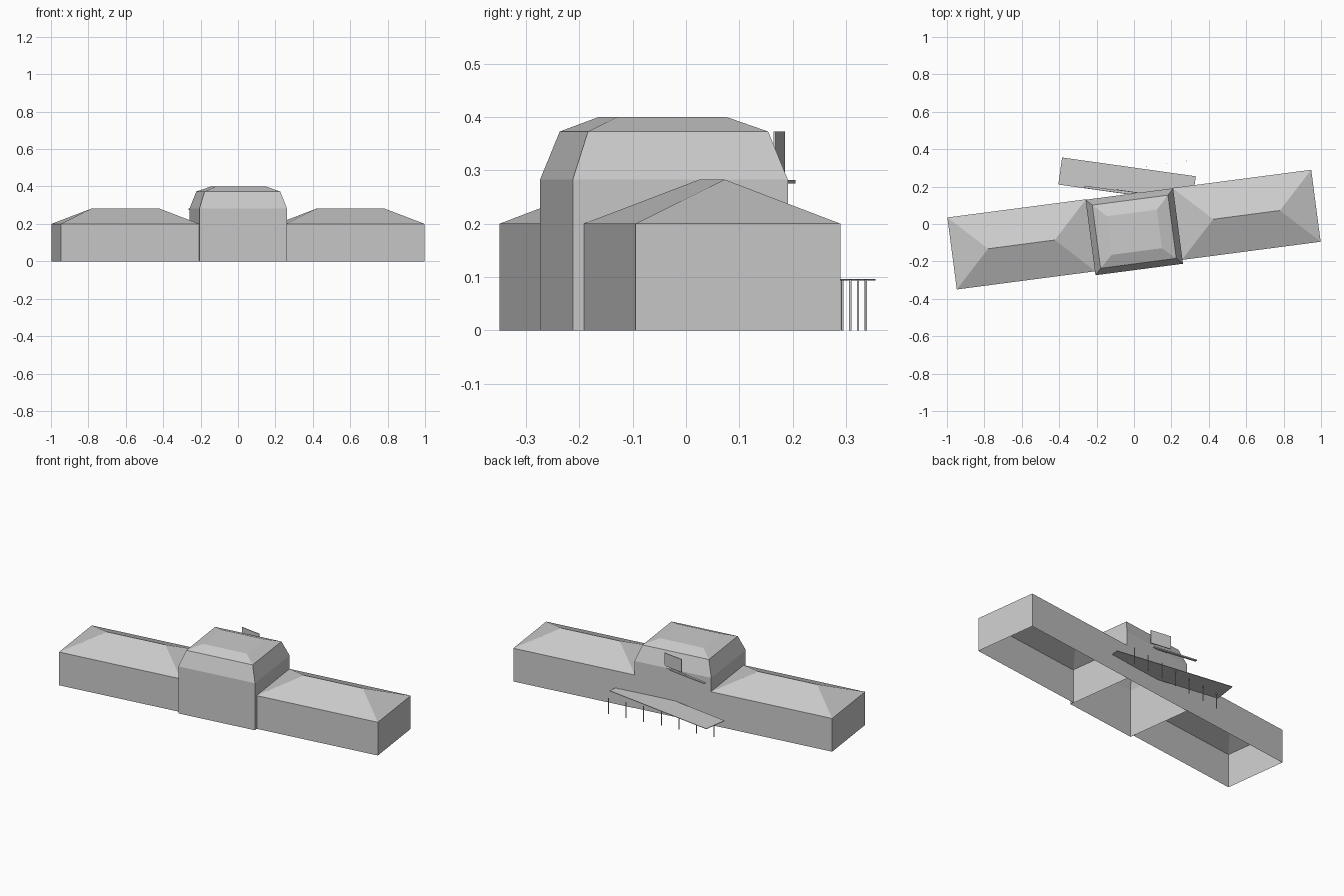
import bpy, bmesh, math
from mathutils import Matrix

cube = bpy.data.objects.get("Cube")
if cube:
    bpy.data.objects.remove(cube, do_unlink=True)

# One plain grey for the whole building
GREY = (0.6, 0.6, 0.6, 1.0)
grey = bpy.data.materials.new("plain_grey")
grey.use_nodes = True
grey.diffuse_color = GREY
grey.node_tree.nodes["Principled BSDF"].inputs["Base Color"].default_value = GREY

TURN = math.radians(7.47)
BUILDING = Matrix.Translation((0, -0.03, 0)) @ Matrix.Rotation(TURN, 4, 'Z')


def finish(name, bm, matrix):
    bmesh.ops.recalc_face_normals(bm, faces=bm.faces)
    bm.transform(matrix)
    mesh = bpy.data.meshes.new(name)
    bm.to_mesh(mesh)
    bm.free()
    mesh.materials.append(grey)
    obj = bpy.data.objects.new(name, mesh)
    bpy.context.collection.objects.link(obj)
    return obj


def shell(name, rings):
    """Stack of rectangles (x0, x1, y0, y1, z), capped on top, open below.
    A last rectangle of no depth becomes a roof ridge."""
    bm = bmesh.new()
    loops = [[bm.verts.new(p) for p in ((x0, y0, z), (x1, y0, z), (x1, y1, z), (x0, y1, z))]
             for x0, x1, y0, y1, z in rings]
    for low, high in zip(loops, loops[1:]):
        for i in range(4):
            j = (i + 1) % 4
            bm.faces.new((low[i], low[j], high[j], high[i]))
    if rings[-1][2] != rings[-1][3]:
        bm.faces.new(loops[-1])
    bmesh.ops.remove_doubles(bm, verts=bm.verts, dist=0.0001)
    return finish(name, bm, BUILDING)


def slab(name, size, centre, angle=0.0):
    bm = bmesh.new()
    bmesh.ops.create_cube(bm, size=1)
    bmesh.ops.scale(bm, vec=size, verts=bm.verts)
    return finish(name, bm, Matrix.Translation(centre) @ Matrix.Rotation(angle, 4, 'Z'))


# Two hip-roofed wings
HALF = 0.194
INNER, OUTER = 0.233, 0.981
for name, side in (("left_wing", 1), ("right_wing", -1)):
    x0, x1 = sorted((side * INNER, side * OUTER))
    shell(name, [(x0, x1, -HALF, HALF, 0),
                 (x0, x1, -HALF, HALF, 0.2),
                 (x0 + HALF, x1 - HALF, 0, 0, 0.283)])

# Taller central hall with a two-pitch roof
shell("central_hall", [(-0.236, 0.236, -0.215, 0.192, 0),
                       (-0.236, 0.236, -0.215, 0.192, 0.283),
                       (-0.204, 0.204, -0.182, 0.159, 0.373),
                       (-0.135, 0.135, -0.118, 0.09, 0.4)])

# Entrance canopy, sign panel and ledge, all angled against the rear wall
SKEW = math.radians(-8)
slab("canopy", (0.722, 0.146, 0.003), (-0.037, 0.233, 0.095), SKEW)
slab("rear_panel", (0.125, 0.004, 0.078), (-0.037, 0.175, 0.334), SKEW)
slab("rear_ledge", (0.297, 0.013, 0.007), (-0.117, 0.178, 0.279), SKEW)

# Row of thin canopy posts
for i in range(7):
    x = 0.28 - i * 0.107
    slab(f"canopy_post_{i + 1}", (0.004, 0.004, 0.095), (x, 0.299 + 0.137 * x, 0.0475), TURN)
